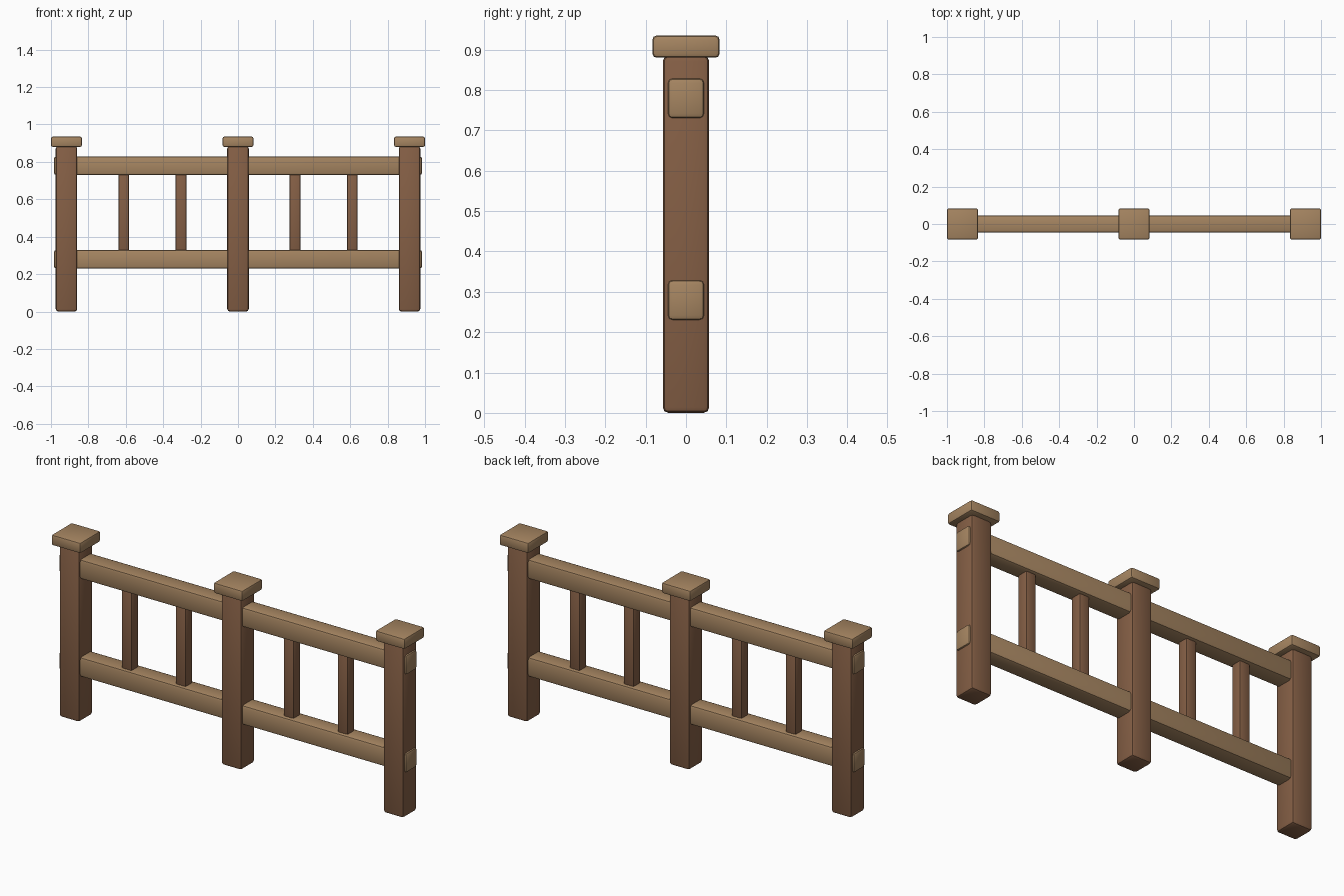
import bpy
import math

old = bpy.data.objects.get("Cube")
if old:
    bpy.data.objects.remove(old, do_unlink=True)


def make_material(name, rgb):
    mat = bpy.data.materials.new(name)
    mat.use_nodes = True
    mat.diffuse_color = (*rgb, 1)
    mat.node_tree.nodes["Principled BSDF"].inputs["Base Color"].default_value = (*rgb, 1)
    return mat


light_wood = make_material("light_wood", (0.38, 0.235, 0.12))
dark_wood = make_material("dark_wood", (0.235, 0.115, 0.06))


def beam(name, mat, x, size, bottom, bevel):
    """Rounded timber block standing on the given height."""
    bpy.ops.mesh.primitive_cube_add(size=1, location=(x, 0, bottom + size[2] / 2))
    obj = bpy.context.object
    obj.name = name
    obj.scale = size
    bpy.ops.object.transform_apply(location=False, rotation=False, scale=True)
    obj.data.materials.append(mat)
    mod = obj.modifiers.new("rounded_edges", 'BEVEL')
    mod.width = bevel
    mod.segments = 2
    bpy.ops.object.modifier_apply(modifier=mod.name)
    bpy.ops.object.shade_smooth_by_angle(angle=math.radians(30))
    return obj


# Posts with overhanging caps
for side, x in (("right", -0.917), ("middle", 0), ("left", 0.917)):
    beam(side + "_post", dark_wood, x, (0.115, 0.115, 0.885), 0, 0.014)
    beam(side + "_post_cap", light_wood, x, (0.166, 0.166, 0.055), 0.88, 0.01)

# Horizontal rails poking through the end posts
for name, z in (("lower_rail", 0.229), ("upper_rail", 0.729)):
    beam(name, light_wood, 0, (1.968, 0.092, 0.101), z, 0.013)

# Thin balusters between the rails
for side, sign in (("right", -1), ("left", 1)):
    for place, x in (("inner", 0.305), ("outer", 0.611)):
        beam(f"{side}_{place}_baluster", dark_wood, sign * x, (0.057, 0.057, 0.44), 0.31, 0.007)
